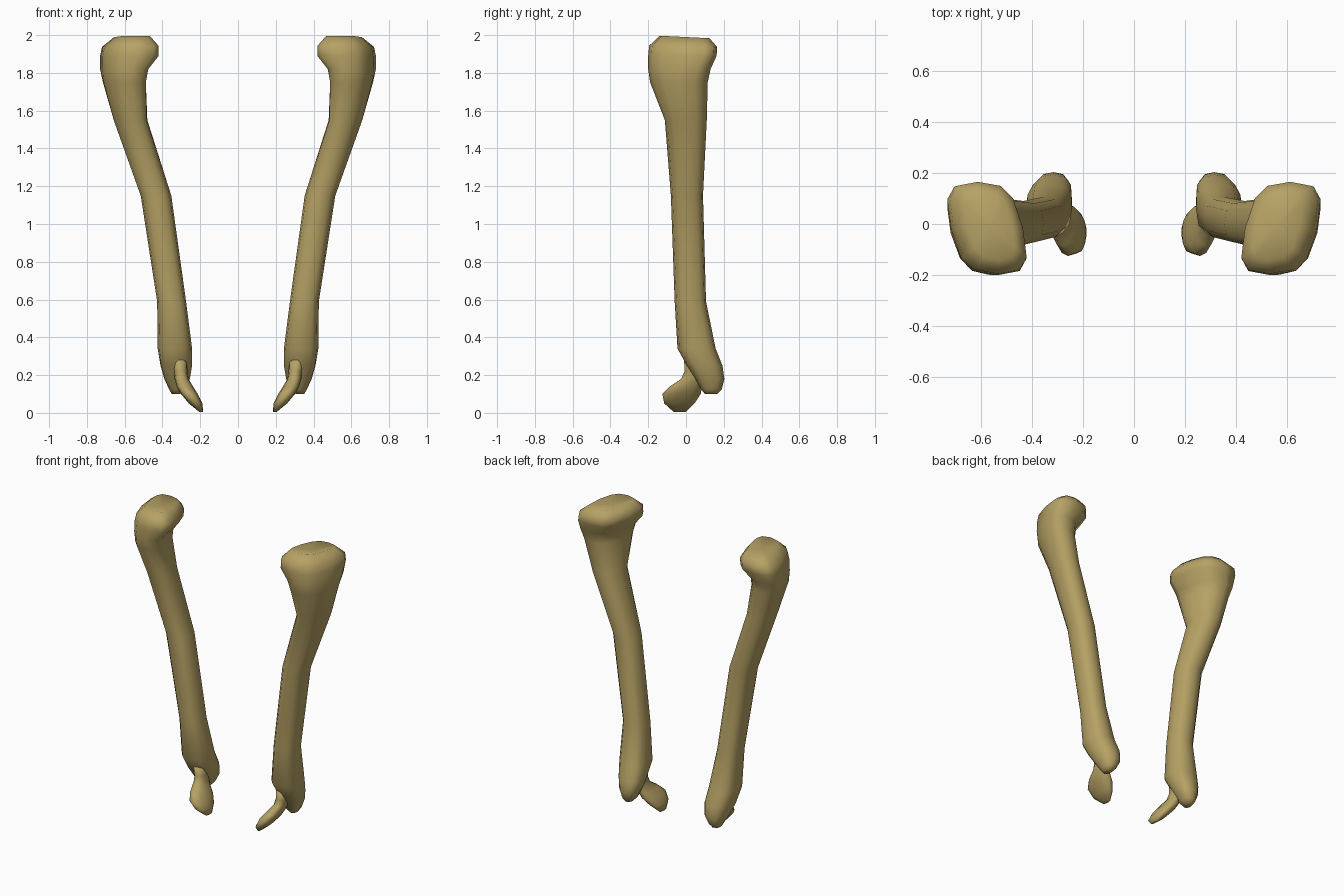
import bpy, bmesh
from math import sin, cos, pi

mat = bpy.data.materials.new("bone")
mat.diffuse_color = (0.47, 0.36, 0.13, 1)
SIDES = 12


def spow(v, e):
    return (1 if v >= 0 else -1) * abs(v) ** e


def loft(name, rings, side, dip=0.0):
    """Ring = z, x0, x1, y0, y1, shear (x per y), roundness, tilt (z per y)."""
    bm = bmesh.new()
    loops = []
    for z, x0, x1, y0, y1, shear, e, tilt in rings:
        cy, ry = (y0 + y1) / 2, (y1 - y0) / 2
        pts = []
        for i in range(SIDES):
            a = 2 * pi * i / SIDES
            dy = ry * spow(sin(a), e)
            pts.append((spow(cos(a), e), dy))
        # scale the width so the sheared ring still fills x0..x1
        cx, half = (x0 + x1) / 2, (x1 - x0) / 2
        rx = half
        for _ in range(8):
            ext = max(rx * u + shear * dy for u, dy in pts)
            rx += half - ext
        loops.append([bm.verts.new((side * (cx + rx * u + shear * dy),
                                    cy + dy, z - tilt * dy)) for u, dy in pts])
    for a, b in zip(loops, loops[1:]):
        for i in range(SIDES):
            j = (i + 1) % SIDES
            bm.faces.new((a[i], a[j], b[j], b[i]))
    # end caps, the last one optionally dished
    for loop, sink in ((loops[0], 0.0), (loops[-1], dip)):
        mid = [sum(v.co[k] for v in loop) / SIDES for k in range(3)]
        mid[2] -= sink
        c = bm.verts.new(mid)
        for i in range(SIDES):
            bm.faces.new((loop[i], loop[(i + 1) % SIDES], c))
    bmesh.ops.recalc_face_normals(bm, faces=bm.faces)
    me = bpy.data.meshes.new(name)
    bm.to_mesh(me)
    bm.free()
    for p in me.polygons:
        p.use_smooth = True
    me.materials.append(mat)
    ob = bpy.data.objects.new(name, me)
    bpy.context.collection.objects.link(ob)
    return ob


# long bone from lower tip to broad head
shaft = [
    (0.10, 0.305, 0.350, 0.10, 0.165, 0, 1, 0),
    (0.125, 0.280, 0.365, 0.08, 0.190, 0, 0.9, 0),
    (0.18, 0.255, 0.390, 0.05, 0.203, -0.1, 0.8, 0),
    (0.25, 0.243, 0.410, 0.005, 0.193, -0.1, 0.8, 0),
    (0.34, 0.243, 0.425, -0.045, 0.157, 0, 0.75, 0),
    (0.59, 0.275, 0.428, -0.060, 0.106, 0, 0.8, 0),
    (1.15, 0.353, 0.515, -0.080, 0.090, 0, 0.8, 0),
    (1.55, 0.480, 0.658, -0.112, 0.110, 0.1, 0.85, 0),
    (1.75, 0.488, 0.715, -0.190, 0.115, 0.2, 0.85, 0),
    (1.82, 0.475, 0.730, -0.200, 0.130, 0.25, 0.75, 0),
    (1.89, 0.420, 0.730, -0.200, 0.162, 0.23, 0.65, 0),
    (1.94, 0.420, 0.720, -0.195, 0.165, 0.23, 0.65, 0.02),
    (1.99, 0.465, 0.660, -0.140, 0.125, 0.23, 0.7, 0.05),
]

# small inner knob hanging below the shaft
knob = [
    (0.005, 0.185, 0.205, -0.065, 0.000, 0, 1, 0),
    (0.05, 0.188, 0.260, -0.115, 0.045, 0, 0.85, 0),
    (0.10, 0.213, 0.302, -0.125, 0.078, 0, 0.85, 0),
    (0.14, 0.238, 0.325, -0.085, 0.085, 0, 0.9, 0),
    (0.18, 0.262, 0.335, -0.025, 0.095, 0, 0.9, 0),
    (0.22, 0.268, 0.340, -0.008, 0.100, 0, 0.9, 0),
    (0.28, 0.270, 0.350, -0.010, 0.090, 0, 0.9, 0),
]

for label, s in (("right", 1), ("left", -1)):
    loft("long_bone_" + label, shaft, s, dip=0.02)
    loft("lower_knob_" + label, knob, s)
